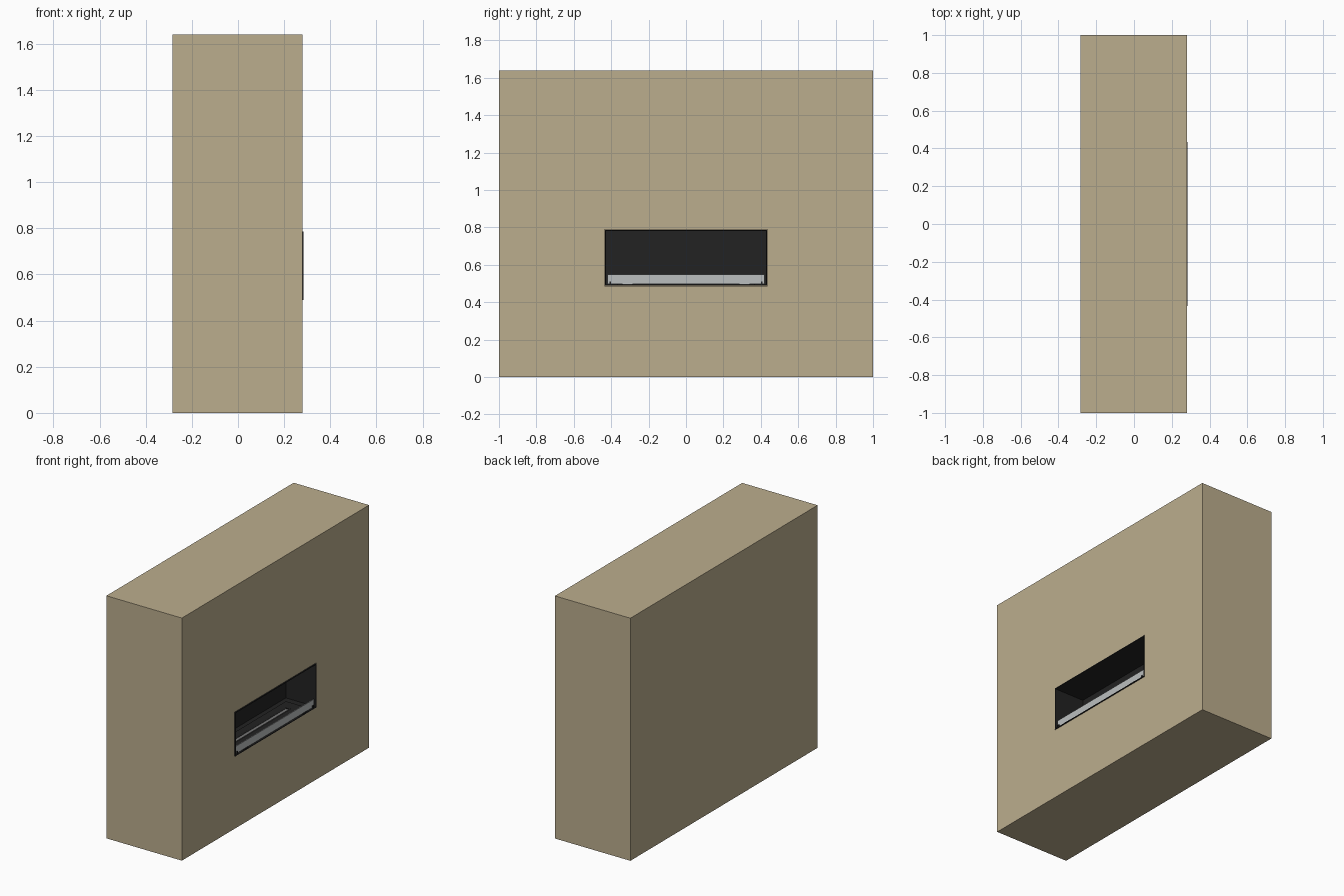
import bpy

if "Cube" in bpy.data.objects:
    bpy.data.objects.remove(bpy.data.objects["Cube"])

def material(name, rgb):
    m = bpy.data.materials.new(name)
    m.diffuse_color = (*rgb, 1)
    m.use_nodes = True
    m.node_tree.nodes["Principled BSDF"].inputs["Base Color"].default_value = m.diffuse_color
    return m

TAN = material("plaster", (0.50, 0.42, 0.27))
BLACK = material("black_steel", (0.016, 0.016, 0.016))
GREY = material("burner_steel", (0.18, 0.18, 0.18))
GLASS = material("pale_glass", (0.50, 0.52, 0.52))

def box(name, x, y, z, mat):
    """Box given by its (min, max) range on each axis."""
    bpy.ops.mesh.primitive_cube_add(size=1, location=[sum(r) / 2 for r in (x, y, z)])
    o = bpy.context.object
    o.name = name
    o.scale = [r[1] - r[0] for r in (x, y, z)]
    bpy.ops.object.transform_apply(location=True, rotation=False, scale=True)
    o.data.materials.append(mat)
    return o

def cut(target, name, x, y, z):
    """Cut a box-shaped recess and take the cutter away again."""
    c = box(name, x, y, z, target.data.materials[0])
    c.hide_render = True
    mod = target.modifiers.new("recess", 'BOOLEAN')
    mod.object = c
    mod.solver = 'EXACT'
    bpy.context.view_layer.objects.active = target
    bpy.ops.object.modifier_apply(modifier=mod.name)
    bpy.data.objects.remove(c)

# Chimney breast with a recess in its +x face
wall = box("chimney_wall", (-0.284, 0.280), (-1, 1), (0, 1.64), TAN)
cut(wall, "wall_cutter", (0.050, 0.4), (-0.437, 0.437), (0.488, 0.789))

# Firebox: thin open steel shell, rim just proud of the wall
firebox = box("firebox", (0.052, 0.284), (-0.434, 0.434), (0.490, 0.786), BLACK)
cut(firebox, "firebox_cutter", (0.058, 0.4), (-0.429, 0.429), (0.495, 0.781))

# Burner tray with its long flame slot
tray = box("burner_tray", (0.100, 0.235), (-0.37, 0.37), (0.495, 0.506), BLACK)
cut(tray, "slot_cutter", (0.155, 0.185), (-0.29, 0.29), (0.500, 0.52))
box("burner_slot", (0.158, 0.182), (-0.285, 0.285), (0.500, 0.504), GREY)
for s, side in ((-1, "left"), (1, "right")):
    for x, row in ((0.153, "back"), (0.184, "front")):
        if s == 1:
            box(f"slot_trim_{row}", (x, x + 0.004), (-0.29, 0.29), (0.506, 0.510), GREY)
    # Glass clips and floor pads at each end
    box(f"glass_clip_{side}", (0.267, 0.280), sorted((s * 0.400, s * 0.410)), (0.495, 0.512), BLACK)
    box(f"floor_pad_{side}", (0.264, 0.281), sorted((s * 0.285, s * 0.340)), (0.495, 0.499), BLACK)

# Low glass guard along the opening
box("glass_guard", (0.270, 0.275), (-0.42, 0.42), (0.498, 0.548), GLASS)
